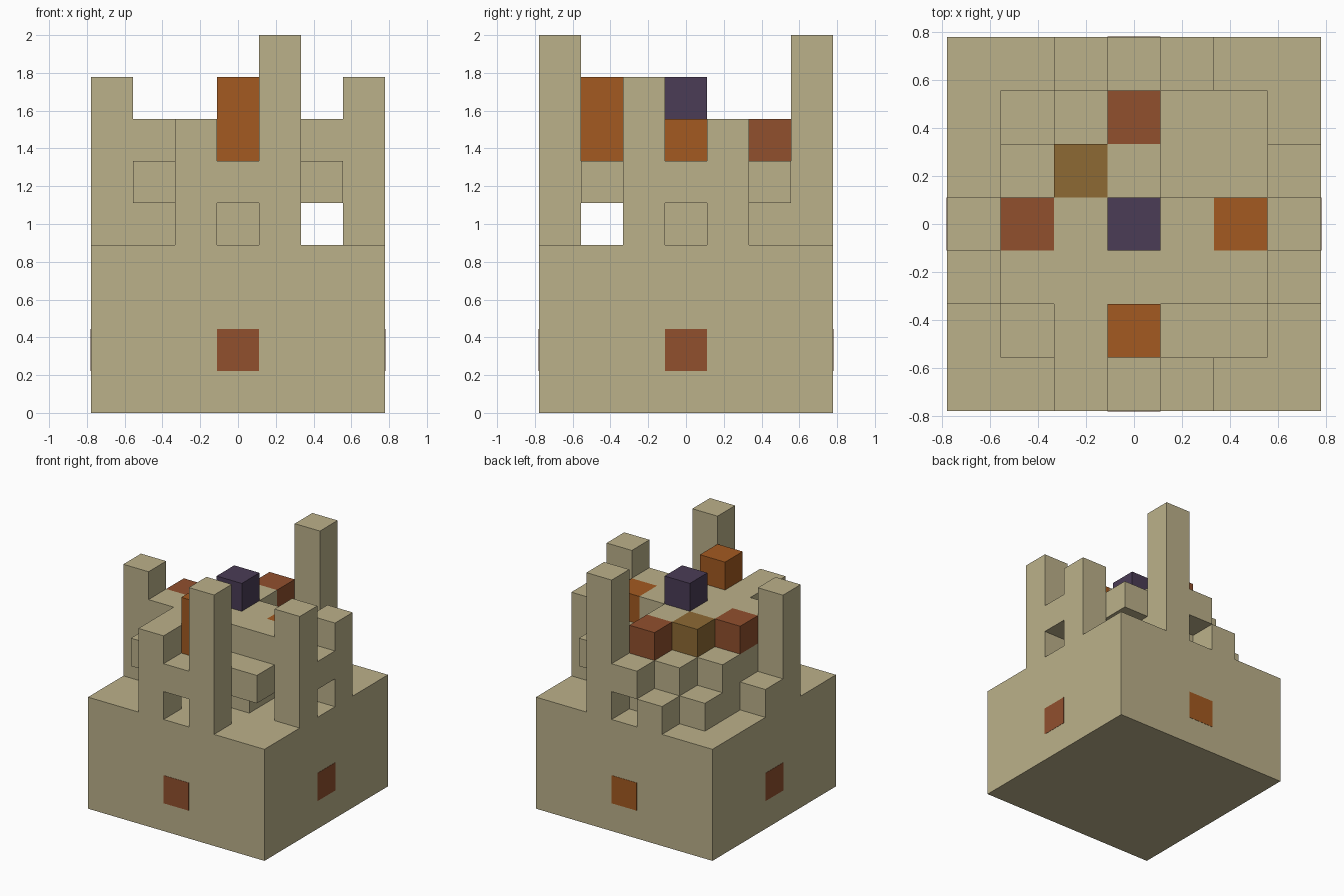
import bpy
import bmesh
from mathutils import Vector

if "Cube" in bpy.data.objects:
    bpy.data.objects.remove(bpy.data.objects["Cube"], do_unlink=True)

U = 2 / 9  # edge of one block


def material(name, rgb):
    m = bpy.data.materials.new(name)
    m.use_nodes = True
    m.diffuse_color = (*rgb, 1)
    m.node_tree.nodes["Principled BSDF"].inputs["Base Color"].default_value = (*rgb, 1)
    return m


SAND = material("sandstone", (0.50, 0.44, 0.255))
ORANGE = material("orange_clay", (0.366, 0.102, 0.015))
RUST = material("rust_brick", (0.283, 0.08, 0.027))
PURPLE = material("dark_purple", (0.069, 0.045, 0.093))
OCHRE = material("ochre_brown", (0.27, 0.144, 0.034))


def finish(name, bm, mat):
    mesh = bpy.data.meshes.new(name)
    bm.to_mesh(mesh)
    bm.free()
    mesh.materials.append(mat)
    ob = bpy.data.objects.new(name, mesh)
    bpy.context.collection.objects.link(ob)
    return ob


def box(name, centre, size, mat):
    bm = bmesh.new()
    bmesh.ops.create_cube(bm, size=1)
    bmesh.ops.scale(bm, vec=Vector(size), verts=bm.verts)
    bmesh.ops.translate(bm, vec=Vector(centre), verts=bm.verts)
    return finish(name, bm, mat)


def column(name, x, y, low, high, mat=SAND):
    """Upright block stack on grid cell x, y, from layer low to layer high."""
    return box(name, (x * U, y * U, (low + high) / 2 * U), (U, U, (high - low) * U), mat)


def blocks(name, cells, layer, mat=SAND):
    """One layer of joined blocks, without the faces between neighbours."""
    bm = bmesh.new()
    for x, y in sorted(cells):
        centre = Vector((x, y, layer + 0.5))
        for axis in range(3):
            for sign in (-1, 1):
                n = Vector((0, 0, 0))
                n[axis] = sign
                if axis < 2 and (x + int(n.x), y + int(n.y)) in cells:
                    continue
                u = Vector((n.y, n.z, n.x))
                v = n.cross(u)
                bm.faces.new([bm.verts.new((centre + (n + u * a + v * b) / 2) * U)
                              for a, b in ((-1, -1), (1, -1), (1, 1), (-1, 1))])
    bmesh.ops.remove_doubles(bm, verts=bm.verts, dist=U / 100)
    bmesh.ops.dissolve_limit(bm, angle_limit=0.01, verts=bm.verts, edges=bm.edges)
    return finish(name, bm, mat)


# Solid plinth with one coloured plate on each side
box("plinth", (0, 0, 2 * U), (7 * U, 7 * U, 4 * U), SAND)
T = 0.004
for side, dx, dy, mat in (("front", 0, -1, RUST), ("back", 0, 1, ORANGE),
                          ("left", 1, 0, RUST), ("right", -1, 0, RUST)):
    size = (T if dx else U, T if dy else U, U)
    box(side + "_plate", (dx * 3.5 * U, dy * 3.5 * U, 1.5 * U), size, mat)

# Wall towers of uneven height
for name, x, y, height in (("front_tall_tower", 1, -3, 5), ("front_short_tower", -1, -3, 3),
                           ("left_tall_tower", 3, -1, 4), ("left_short_tower", 3, 1, 3),
                           ("back_tall_tower", 1, 3, 5), ("back_stub", -1, 3, 1),
                           ("right_tower", -3, -1, 4), ("right_stub", -3, 0, 1)):
    column(name, x, y, 4, 4 + height)

# Lintels bridging the window openings
for name, x, y in (("front_lintel", 0, -3), ("left_lintel", 3, 0), ("back_lintel", 0, 3)):
    column(name, x, y, 5, 6)

# Stepped keep: core, wide overhanging floor, roof
blocks("keep_core", {(x, y) for x in range(-2, 2) for y in range(-1, 3)}, 4)
grid = {(x, y) for x in range(-2, 3) for y in range(-2, 3)}
blocks("keep_floor", grid - {(-2, 2)}, 5)
roof = {(x, y) for x in range(-2, 3) for y in (-1, 0)} | {(-1, -2), (0, 1)}
blocks("keep_roof", roof - {(-2, 0), (2, 0)}, 6)

# Coloured blocks crowning the keep
column("front_crown", 0, -2, 6, 8, ORANGE)
column("left_crown", 2, 0, 6, 7, ORANGE)
column("back_crown", 0, 2, 6, 7, RUST)
column("right_crown", -2, 0, 6, 7, RUST)
column("corner_crown", -1, 1, 6, 7, OCHRE)
column("top_crown", 0, 0, 7, 8, PURPLE)
